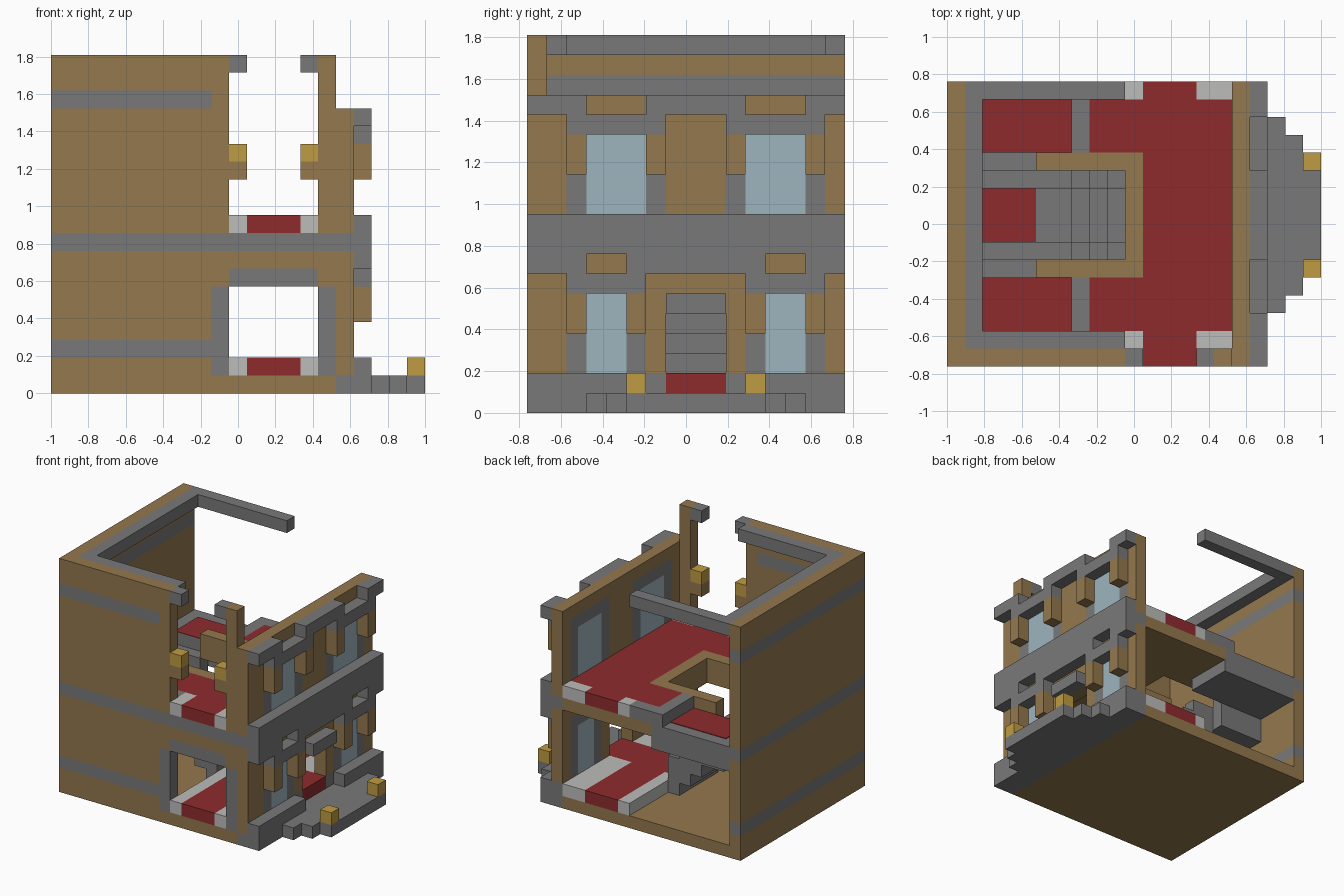
import bpy
import bmesh

if "Cube" in bpy.data.objects:
    bpy.data.objects.remove(bpy.data.objects["Cube"], do_unlink=True)

UNIT = 2 / 21  # block size; all parts are placed on a block grid


def linear(c):
    c /= 255
    return c / 12.92 if c <= 0.04045 else ((c + 0.055) / 1.055) ** 2.4


def material(name, *rgb):
    mat = bpy.data.materials.new(name)
    colour = [linear(c) for c in rgb] + [1]
    mat.diffuse_color = colour
    mat.use_nodes = True
    mat.node_tree.nodes["Principled BSDF"].inputs["Base Color"].default_value = colour
    return mat


wood = material("wood brown", 148, 120, 78)
stone = material("stone grey", 121, 121, 121)
carpet = material("carpet red", 143, 43, 45)
marble = material("pale marble", 188, 189, 187)
glass = material("window glass", 158, 181, 190)
gold = material("lamp gold", 192, 156, 66)


def box(name, mat, xs, ys, zs):
    """Block spanning grid ranges, as (start, end) pairs."""
    bm = bmesh.new()
    bmesh.ops.create_cube(bm, size=1)
    for v in bm.verts:
        x, y, z = (r[0] if c < 0 else r[1] for c, r in zip(v.co, (xs, ys, zs)))
        v.co = (x * UNIT - 1, (y - 8) * UNIT, z * UNIT)
    mesh = bpy.data.meshes.new(name)
    bm.to_mesh(mesh)
    bm.free()
    mesh.materials.append(mat)
    obj = bpy.data.objects.new(name, mesh)
    bpy.context.collection.objects.link(obj)
    return obj


FULL = (0, 16)
OUTER = (0, 1)
WALL = (16, 17)
TRIM = (17, 18)

# Ground slab and stepped entrance
box("ground_slab", wood, (0, 16), FULL, (0, 1))
box("entrance_base", stone, (16, 18), FULL, (0, 1))
for n in range(3):
    box("entrance_step", stone, (18 + n, 19 + n), (3 + n, 14 - n), (0, 1))
for y in (5, 11):
    box("entrance_lamp", gold, (20, 21), (y, y + 1), (1, 2))

# Rear and side walls in horizontal courses
courses = [(wood, 1, 2), (stone, 2, 3), (wood, 3, 8), (stone, 8, 9),
           (wood, 9, 16), (stone, 16, 17), (wood, 17, 19)]
for mat, low, high in courses:
    box("rear_wall_course", mat, (0, 1), FULL, (low, high))
    box("side_wall_course", mat, (1, 9), OUTER, (low, high))

# Side doorway posts, lintel and band
for x in (9, 15):
    for mat, low, high in [(stone, 1, 6), (wood, 6, 8), (stone, 8, 9), (wood, 9, 19)]:
        box("side_door_post", mat, (x, x + 1), OUTER, (low, high))
for mat, z in ((stone, 6), (wood, 7), (stone, 8)):
    box("side_door_lintel", mat, (10, 15), OUTER, (z, z + 1))

# Roof rail, side lamps and stub beams
box("roof_rail_rear", stone, (1, 2), (1, 15), (18, 19))
box("roof_rail_right", stone, (2, 10), (1, 2), (18, 19))
box("roof_rail_left", stone, (1, 10), (15, 16), (18, 19))
for x in (10, 14):
    box("roof_stub", stone, (x, x + 1), OUTER, (18, 19))
    box("side_lamp", gold, (x, x + 1), OUTER, (13, 14))
    box("side_lamp_bracket", wood, (x, x + 1), OUTER, (12, 13))


def window(start, end, low, high):
    """Glazed opening with stone frame, outer lintel and two brackets."""
    box("window_glass", glass, WALL, (start, end), (low, high))
    for y in (start - 1, end):
        box("window_jamb", stone, WALL, (y, y + 1), (low, high))
        box("window_bracket", wood, TRIM, (y, y + 1), (high - 2, high))
    around = (start - 1, end + 1)
    box("window_head", stone, WALL, around, (high, high + 1))
    box("window_lintel", stone, TRIM, around, (high, high + 1))


for ys in ((3, 5), (12, 14)):
    window(*ys, 2, 6)
for ys in ((3, 6), (11, 14)):
    window(*ys, 10, 14)

# Facade wall between the windows
for ys in ((0, 2), (6, 7), (10, 11), (15, 16)):
    box("lower_facade_pier", wood, WALL, ys, (2, 7))
for ys in ((0, 2), (7, 10), (15, 16)):
    box("upper_facade_pier", wood, WALL, ys, (10, 15))
box("facade_corner_base", wood, WALL, OUTER, (1, 2))
for ys in ((1, 7), (10, 16)):
    box("facade_sill", stone, WALL, ys, (1, 2))
box("door_header", wood, WALL, (7, 10), (5, 7))
for mat, low, high in [(wood, 7, 8), (stone, 8, 9), (wood, 9, 10), (wood, 15, 16)]:
    box("facade_course", mat, WALL, FULL, (low, high))

# Facade trim: plinth, canopy, middle band and battlements
for ys in ((0, 6), (11, 16)):
    box("plinth", stone, TRIM, ys, (1, 2))
box("door_canopy", stone, TRIM, (7, 10), (5, 6))
box("middle_band", stone, TRIM, FULL, (8, 10))
for ys in ((0, 3), (5, 12), (14, 16)):
    box("middle_band_tooth", stone, TRIM, ys, (7, 8))
for ys in ((0, 3), (6, 11), (14, 16)):
    box("battlement", stone, TRIM, ys, (15, 16))

# Ground floor carpet with marble borders
LOW = (1, 2)
box("ground_carpet", carpet, (11, 14), FULL, LOW)
box("door_carpet", carpet, (14, 17), (7, 10), LOW)
box("stair_carpet", carpet, (10, 11), (7, 10), LOW)
for ys in ((0, 7), (10, 16)):
    box("ground_border_rear", marble, (10, 11), ys, LOW)
    box("ground_border_front", marble, (14, 15), ys, LOW)
for ys in ((1, 7), (10, 16)):
    box("ground_border_edge", marble, (15, 16), ys, LOW)

# Upper floor structure, carpet and marble ends
TOP = (9, 10)
box("upper_floor", wood, (10, 16), (1, 16), (8, 9))
box("upper_carpet_runner", carpet, (11, 14), FULL, TOP)
box("upper_carpet_front", carpet, (14, 16), (2, 15), TOP)
box("upper_marble_corner", marble, (14, 15), OUTER, TOP)
box("upper_marble_corner", marble, (10, 11), OUTER, TOP)
for ys in ((1, 2), (15, 16)):
    box("upper_marble_rear", marble, (10, 11), ys, TOP)
    box("upper_marble_front", marble, (14, 16), ys, TOP)
for ys, inner in (((1, 5), (2, 5)), ((12, 16), (12, 15))):
    box("upper_floor_side", wood, (8, 10), ys, (8, 9))
    box("upper_carpet_side", carpet, (8, 11), inner, TOP)
    box("gallery_slab", stone, (1, 8), ys, (7, 9))
    box("gallery_step", stone, (7, 8), ys, TOP)
    box("gallery_carpet", carpet, (2, 7), inner, (9, 9.05))
for x, ys in ((8, (1, 2)), (8, (15, 16))):
    box("upper_floor_edge", stone, (x, x + 2), ys, TOP)

# Wooden rim around the stairwell
for y in (5, 11):
    box("stairwell_rim_side", wood, (5, 10), (y, y + 1), (8, 10))
box("stairwell_rim_end", wood, (10, 11), (5, 12), TOP)

# Stairs: landing, main flight with stringers, side steps
box("landing", stone, (1, 5), (5, 12), (5, 6))
box("landing_carpet", carpet, (2, 5), (7, 10), (6, 6.05))
for near, far in ((6, 5), (10, 11)):
    box("landing_step", stone, (1, 5), (near, near + 1), (6, 7))
    box("landing_step", stone, (1, 5), (far, far + 1), (6, 8))
for n in range(4):
    xs = (5 if n == 3 else 9 - n, 10 - n)
    box("stair_tread", stone, xs, (7, 10), (n + 1, n + 3))
    for y in (6, 10):
        box("stair_stringer", stone, xs, (y, y + 1), (n + 1, n + 4))
